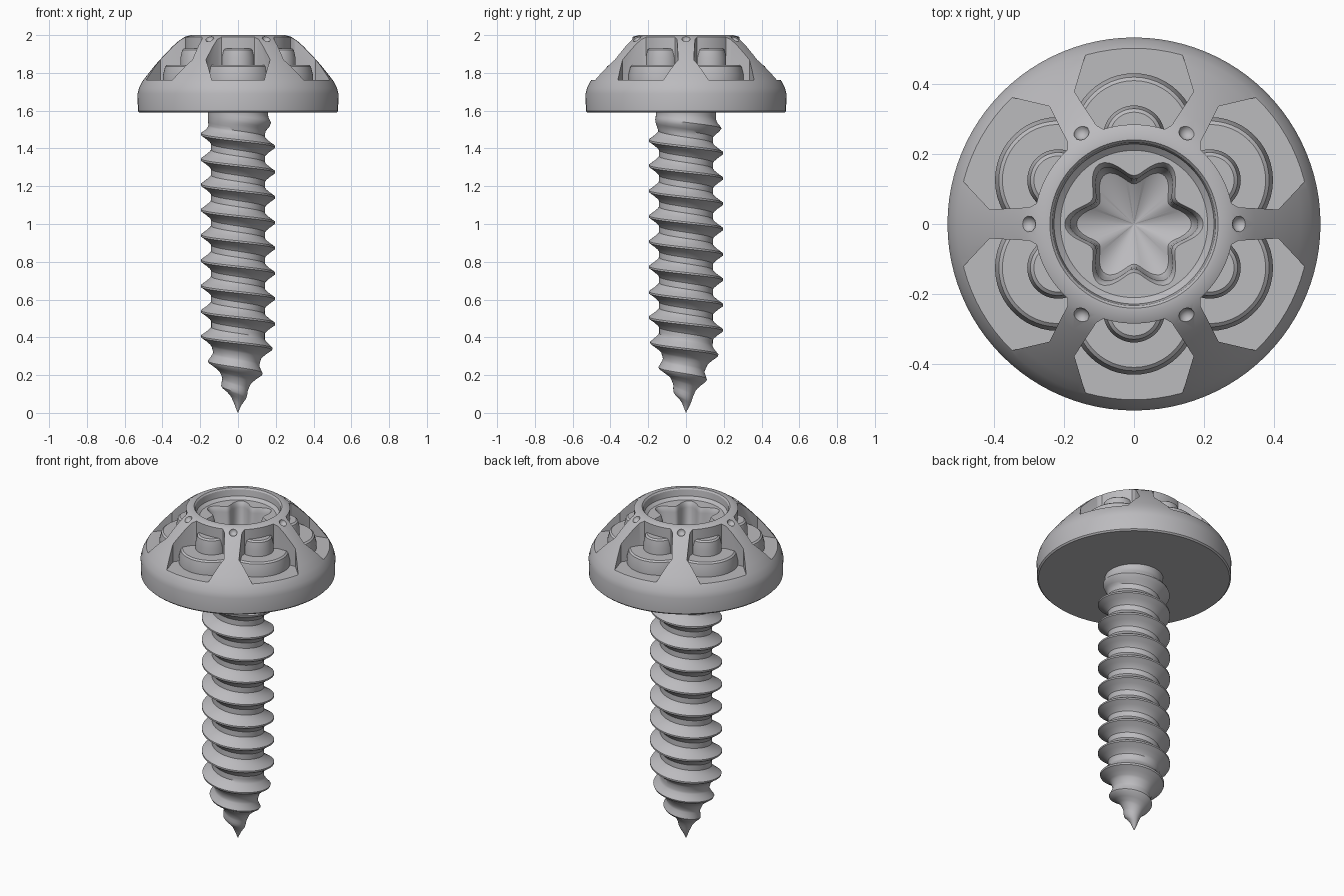
import bpy, bmesh, math
from math import sin, cos, pi, tau
from mathutils import Matrix

if "Cube" in bpy.data.objects:
    bpy.data.objects.remove(bpy.data.objects["Cube"])

steel = bpy.data.materials.new("steel_grey")
steel.diffuse_color = (0.50, 0.495, 0.515, 1)
steel.use_nodes = True
steel.node_tree.nodes["Principled BSDF"].inputs["Base Color"].default_value = steel.diffuse_color


def finish(bm, name, smooth=30):
    bmesh.ops.remove_doubles(bm, verts=bm.verts, dist=0.0002)
    bmesh.ops.recalc_face_normals(bm, faces=bm.faces)
    me = bpy.data.meshes.new(name)
    bm.to_mesh(me)
    bm.free()
    ob = bpy.data.objects.new(name, me)
    bpy.context.collection.objects.link(ob)
    me.materials.append(steel)
    if smooth:
        shade(ob, smooth)
    return ob


def shade(ob, angle):
    bpy.ops.object.select_all(action='DESELECT')
    ob.select_set(True)
    bpy.context.view_layer.objects.active = ob
    bpy.ops.object.shade_smooth_by_angle(angle=math.radians(angle))


def loft(bm, rings):
    """Skin equal-length closed rings and cap both ends."""
    vs = [[bm.verts.new(p) for p in ring] for ring in rings]
    n = len(vs[0])
    for a, b in zip(vs, vs[1:]):
        for i in range(n):
            bm.faces.new((a[i], a[(i + 1) % n], b[(i + 1) % n], b[i]))
    bm.faces.new(vs[0])
    bm.faces.new(vs[-1])


def circle(r, z, n=96):
    return [(r * cos(tau * i / n), r * sin(tau * i / n), z) for i in range(n)]


def lerp_table(table, z):
    for (z0, r0), (z1, r1) in zip(table, table[1:]):
        if z <= z1:
            return r0 + (r1 - r0) * max(0, (z - z0) / (z1 - z0))
    return table[-1][1]


def around(bm, make):
    """Repeat a part built facing +y in the six pocket directions."""
    for i in range(6):
        part = bmesh.new()
        make(part)
        part.transform(Matrix.Rotation(i * pi / 3, 4, 'Z'))
        tmp = bpy.data.meshes.new("tmp")
        part.to_mesh(tmp)
        part.free()
        bm.from_mesh(tmp)
        bpy.data.meshes.remove(tmp)


def cut(ob, cutter):
    mod = ob.modifiers.new("cut", 'BOOLEAN')
    mod.operation, mod.solver, mod.object = 'DIFFERENCE', 'EXACT', cutter
    bpy.context.view_layer.objects.active = ob
    bpy.ops.object.modifier_apply(modifier=mod.name)
    bpy.data.objects.remove(cutter)


# Domed head with a shallow counterbore
profile = [(0.522, 1.59), (0.53, 1.598), (0.532, 1.69), (0.524, 1.72), (0.505, 1.757),
           (0.476, 1.795), (0.44, 1.84), (0.395, 1.89), (0.345, 1.942), (0.31, 1.973),
           (0.28, 1.992), (0.25, 2.0), (0.24, 2.0), (0.233, 1.992), (0.228, 1.955), (0.21, 1.94)]
bm = bmesh.new()
loft(bm, [circle(r, z) for r, z in profile])
head = finish(bm, "head", 0)

# Six pockets between the ribs
def pocket(b):
    arc = [(0.284 * sin(a), 0.284 * cos(a)) for a in [math.radians(d) for d in range(-18, 19, 4)]]
    outline = arc + [(0.108, 0.282), (0.17, 0.377), (0.13, 0.51), (0.12, 0.56),
                     (-0.12, 0.56), (-0.13, 0.51), (-0.17, 0.377), (-0.108, 0.282)]
    loft(b, [[(x, y, z) for x, y in outline] for z in (1.762, 2.1)])

bm = bmesh.new()
around(bm, pocket)
cut(head, finish(bm, "pocket_cutter", 0))

# Dimples at the top of each rib
def dimple(b):
    bmesh.ops.create_uvsphere(b, u_segments=12, v_segments=8, radius=0.024,
                              matrix=Matrix.Translation((0.303 * sin(pi / 6), 0.303 * cos(pi / 6), 1.985)))

bm = bmesh.new()
around(bm, dimple)
cut(head, finish(bm, "dimple_cutter", 0))

# Six-lobed drive socket with a conical floor
def star(s, z, n=96):
    ring = []
    for i in range(n):
        a = tau * i / n
        r = s * (0.158 + 0.028 * cos(6 * a))
        ring.append((r * cos(a), r * sin(a), z))
    return ring

bm = bmesh.new()
loft(bm, [star(1.09, 2.05), star(1.07, 1.942), star(1.02, 1.93), star(0.98, 1.91),
          star(0.93, 1.77), star(0.88, 1.755), star(0.02, 1.70)])
cut(head, finish(bm, "socket_cutter", 0))
shade(head, 30)

# Rounded steps at the inner end of each pocket
def step(r_top, r_bottom, z_top):
    def make(b):
        rings = []
        for r, z in ((r_bottom, 1.75), (r_bottom, z_top - 0.05), (r_top + 0.004, z_top - 0.008), (r_top - 0.006, z_top)):
            rings.append([(r * cos(pi * i / 24), 0.25 + r * sin(pi * i / 24), z) for i in range(25)])
        loft(b, rings)
    return make

for name, args in (("lower_steps", (0.165, 0.18, 1.842)), ("upper_steps", (0.075, 0.088, 1.93))):
    bm = bmesh.new()
    around(bm, step(*args))
    finish(bm, name)

# Threaded shank: a helical strip whose section is one thread pitch
PITCH, START, N = 0.134, 0.069, 64
core = [(0, 0), (0.04, 0.016), (0.08, 0.034), (0.15, 0.066), (0.25, 0.112), (0.36, 0.142),
        (1.48, 0.143), (1.53, 0.158), (1.6, 0.16)]
crest = [(0, 0), (0.05, 0.025), (0.1, 0.06), (0.155, 0.098), (0.206, 0.13), (0.27, 0.158), (0.34, 0.183),
         (0.41, 0.197), (1.48, 0.197), (1.53, 0.178), (1.57, 0.16), (1.6, 0.16)]
section = [(-0.5, 0), (-0.38, 0), (-0.3, 0.14), (-0.17, 0.52), (-0.035, 1),
           (0.035, 1), (0.17, 0.52), (0.3, 0.14), (0.38, 0), (0.5, 0)]
bm = bmesh.new()
rows = []
for j in range(-2 * N, 13 * N + 1):
    u = j / N
    row = []
    for k, h in section:
        z = min(1.6, max(0.0, START + PITCH * (u + k)))
        c = lerp_table(core, z)
        r = c + (lerp_table(crest, z) - c) * h
        row.append(bm.verts.new((r * cos(tau * u), -r * sin(tau * u), z)))
    rows.append(row)
for a, b in zip(rows, rows[1:]):
    for k in range(len(section) - 1):
        quad = (a[k], b[k], b[k + 1], a[k + 1])
        # skip strips squeezed flat beyond either end
        if max(v.co.z for v in quad) > 0.0 and min(v.co.z for v in quad) < 1.6:
            bm.faces.new(quad)
bmesh.ops.delete(bm, geom=[v for v in bm.verts if not v.link_faces], context='VERTS')
finish(bm, "threaded_shank", 35)
